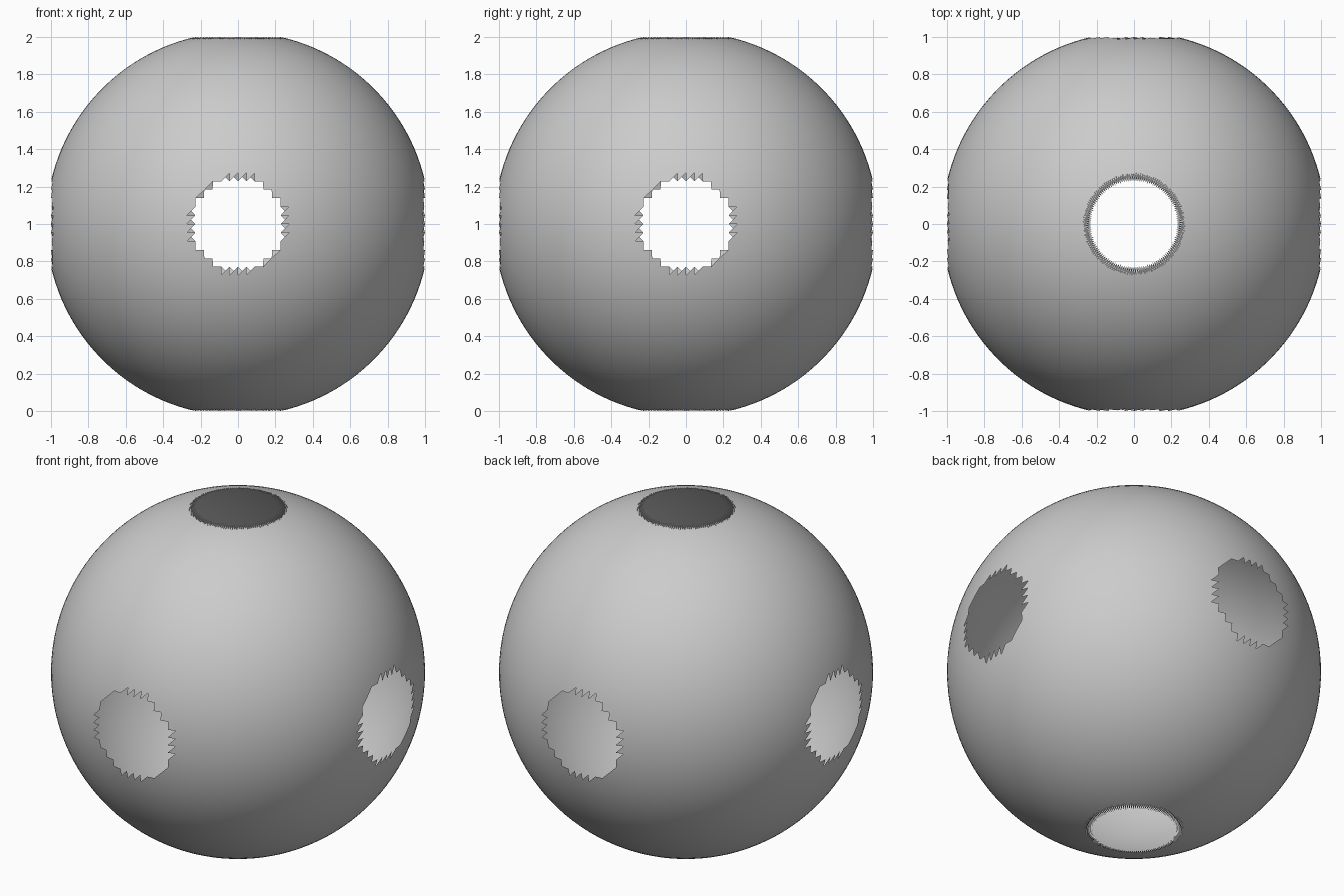
import bpy, bmesh
from math import sin, cos, pi, hypot

cube = bpy.data.objects.get("Cube")
if cube:
    bpy.data.objects.remove(cube, do_unlink=True)

SEGMENTS, RINGS = 140, 70
HOLE = 0.25                               # hole radius relative to the sphere
RADIUS = 1 / cos(5 * pi / RINGS)          # hole rims end at 1 unit from the centre

# Material
grey = bpy.data.materials.new("light grey")
grey.use_nodes = True
colour = (0.6, 0.6, 0.6, 1)
grey.diffuse_color = colour
grey.node_tree.nodes["Principled BSDF"].inputs["Base Color"].default_value = colour

# Thin spherical shell of triangles, all split along the same diagonal
bm = bmesh.new()


def ring(j):
    lat = -pi / 2 + pi * j / RINGS
    angles = [2 * pi * i / SEGMENTS for i in range(SEGMENTS)]
    return [bm.verts.new((cos(lat) * cos(a), cos(lat) * sin(a), sin(lat))) for a in angles]


rings = [ring(j) for j in range(1, RINGS)]
for low, high in zip(rings, rings[1:]):
    for i in range(SEGMENTS):
        k = (i + 1) % SEGMENTS
        bm.faces.new((low[i], low[k], high[k]))
        bm.faces.new((low[i], high[k], high[i]))


# Round openings along all three axes, leaving saw-toothed rims
def in_hole(face):
    x, y, z = face.calc_center_median()
    return min(hypot(x, y), hypot(x, z), hypot(y, z)) < HOLE


bmesh.ops.delete(bm, geom=[f for f in bm.faces if in_hole(f)], context='FACES')
bmesh.ops.delete(bm, geom=[v for v in bm.verts if not v.link_faces], context='VERTS')

for v in bm.verts:
    v.co *= RADIUS
    v.co.z += 1
for f in bm.faces:
    f.smooth = True

mesh = bpy.data.meshes.new("pierced_sphere")
bm.to_mesh(mesh)
bm.free()
mesh.materials.append(grey)
shell = bpy.data.objects.new("pierced_sphere", mesh)
bpy.context.collection.objects.link(shell)
